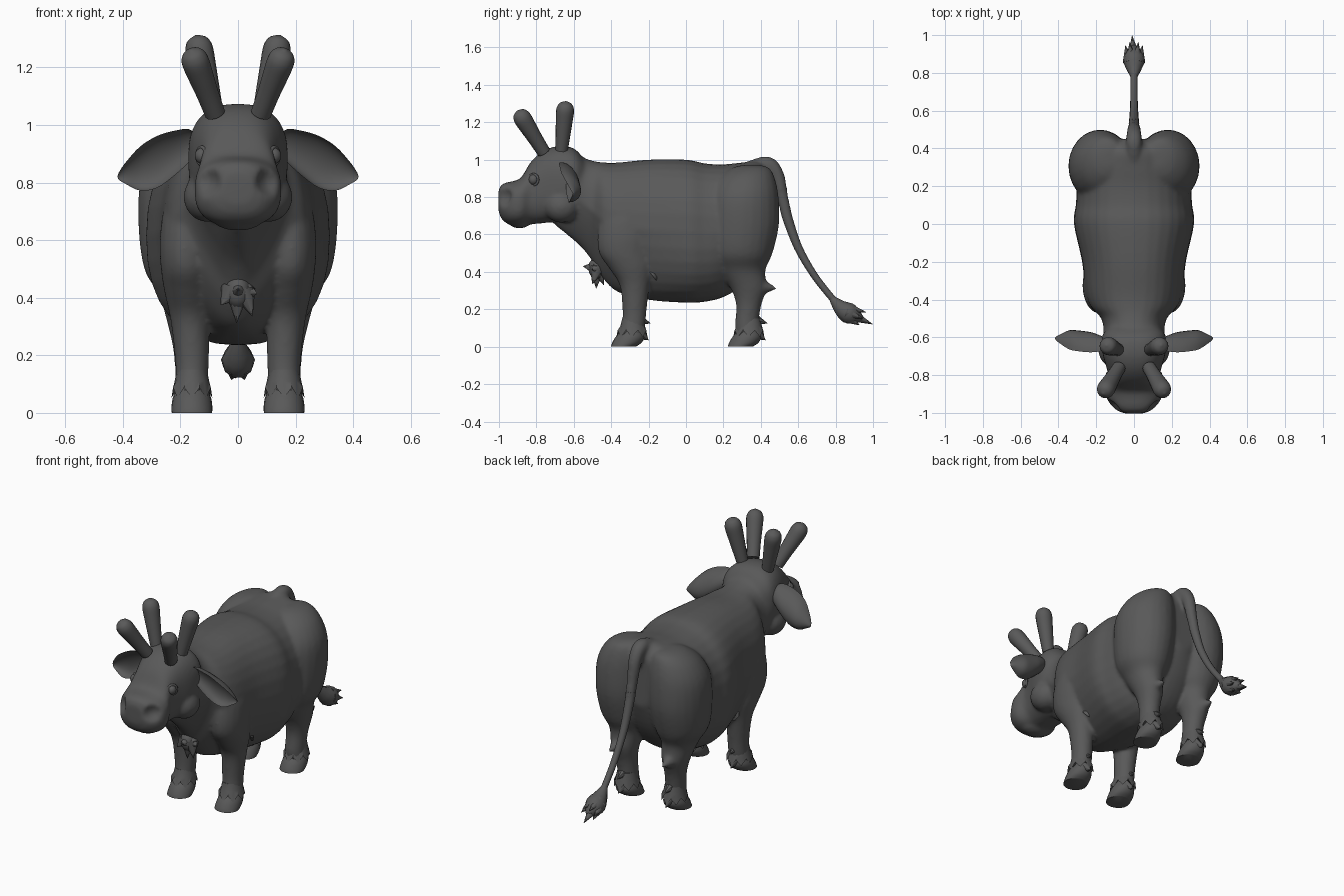
import bpy, bmesh, math
from mathutils import Vector

if "Cube" in bpy.data.objects:
    bpy.data.objects.remove(bpy.data.objects["Cube"])

hide = bpy.data.materials.new("dark_grey_hide")
hide.diffuse_color = (0.1, 0.1, 0.1, 1)
hide.use_nodes = True
hide.node_tree.nodes["Principled BSDF"].inputs["Base Color"].default_value = hide.diffuse_color


def finish(name, bm, mirror=False, angle=50):
    bmesh.ops.recalc_face_normals(bm, faces=bm.faces)
    me = bpy.data.meshes.new(name)
    bm.to_mesh(me)
    bm.free()
    me.materials.append(hide)
    ob = bpy.data.objects.new(name, me)
    bpy.context.collection.objects.link(ob)
    bpy.ops.object.select_all(action='DESELECT')
    ob.select_set(True)
    bpy.context.view_layer.objects.active = ob
    bpy.ops.object.shade_smooth_by_angle(angle=math.radians(angle))
    if mirror:
        ob.modifiers.new("mirror", 'MIRROR').use_mirror_merge = False
    return ob


def skin(bm, rings):
    """Join rings of points into a closed surface."""
    vs = [[bm.verts.new(p) for p in r] for r in rings]
    n = len(vs[0])
    for a, b in zip(vs, vs[1:]):
        for i in range(n):
            bm.faces.new((a[i], a[(i + 1) % n], b[(i + 1) % n], b[i]))
    bm.faces.new(vs[0])
    bm.faces.new(vs[-1])


def dense(rows, k=4):
    """Smoothly interpolate rows of numbers (Catmull-Rom)."""
    out = []
    for i in range(len(rows) - 1):
        p = [rows[max(0, min(len(rows) - 1, i + d))] for d in (-1, 0, 1, 2)]
        for j in range(k):
            t = j / k
            out.append([b + 0.5 * t * (c - a + t * (2 * a - 5 * b + 4 * c - d
                        + t * (3 * (b - c) + d - a))) for a, b, c, d in zip(*p)])
    return out + [list(rows[-1])]


def oval(n, e):
    """Superellipse unit points."""
    for i in range(n):
        c, s = math.cos(2 * math.pi * i / n), math.sin(2 * math.pi * i / n)
        yield (math.copysign(abs(c) ** (2 / e), c), math.copysign(abs(s) ** (2 / e), s))


def along_y(bm, rows, n=32, e=2.3):
    """Rows: y, bottom, top, half width, keel (narrowing of the underside)."""
    skin(bm, [[(w * u * (1 - k * max(0, -v)), y, (b + t) / 2 + (t - b) / 2 * v)
               for u, v in oval(n, e)] for y, b, t, w, k in dense(rows)])


def along_z(bm, rows, side=1, n=20, e=2):
    """Rows: z, x, y, x radius, y radius."""
    skin(bm, [[(side * (x + rx * u), y + ry * v, z) for u, v in oval(n, e)]
              for z, x, y, rx, ry in dense(rows)])


def tube(bm, rows, n=12, k=4):
    """Rows: x, y, z, radius."""
    rows = dense(rows, k)
    pts = [Vector(r[:3]) for r in rows]
    rings = []
    for i, r in enumerate(rows):
        d = (pts[min(i + 1, len(pts) - 1)] - pts[max(i - 1, 0)]).normalized()
        ref = Vector((1, 0, 0)) if abs(d.x) < 0.9 else Vector((0, 1, 0))
        v = d.cross(ref).normalized()
        u = v.cross(d)
        rad = max(r[3], 0.001)
        rings.append([pts[i] + u * rad * a + v * rad * b for a, b in oval(n, 2)])
    skin(bm, rings)


def spike(bm, base, tip, r):
    tube(bm, [(*base, r), (*tip, 0.001)], 8, 1)


def ball(bm, c, r, seg=20):
    g = bmesh.ops.create_uvsphere(bm, u_segments=seg, v_segments=seg // 2, radius=1)
    for v in g["verts"]:
        v.co = Vector((c[i] + v.co[i] * r[i] for i in range(3)))


# Head with dented nostrils, lip and jowls
bm = bmesh.new()
along_y(bm, [(-1.003, .73, .83, .05, 0), (-.99, .69, .862, .09, 0), (-.96, .66, .878, .123, 0),
             (-.92, .65, .886, .146, 0), (-.88, .65, .906, .150, 0), (-.83, .655, .987, .132, 0),
             (-.77, .66, 1.042, .143, 0), (-.70, .67, 1.07, .163, 0), (-.63, .69, 1.07, .173, 0),
             (-.58, .74, 1.045, .162, 0), (-.53, .84, .98, .11, 0)], 48, 2.6)
for v in bm.verts:
    d = (Vector((abs(v.co.x), v.co.y, v.co.z)) - Vector((.100, -.97, .80))).length
    if d < .05:
        v.co += Vector((-math.copysign(.016, v.co.x), .032, 0)) * (1 - (d / .05) ** 2)
ball(bm, (0, -.89, .668), (.085, .06, .035))

# Body, neck, haunches, legs and tail fused with the head into one hide
along_y(bm, [(-.70, .65, 1.0, .10, .5), (-.65, .61, 1.045, .14, .5), (-.59, .56, 1.04, .163, .5),
             (-.54, .51, 1.008, .163, .5), (-.49, .44, .992, .180, .55), (-.44, .36, .985, .228, .55),
             (-.36, .29, .985, .258, .45), (-.20, .25, 1.0, .275, .15), (0, .235, 1.0, .318, 0),
             (.10, .24, .98, .308, 0), (.20, .265, .975, .30, .1), (.30, .33, .985, .27, .2),
             (.39, .46, .99, .2, .2), (.45, .62, .94, .08, 0)])
hind = [(.972, .13, .35, .03, .04), (.955, .14, .345, .085, .10), (.90, .158, .325, .135, .15),
        (.80, .175, .31, .165, .185), (.65, .18, .305, .166, .192), (.50, .18, .295, .146, .168),
        (.41, .175, .30, .10, .125), (.31, .17, .335, .075, .095), (.22, .165, .335, .060, .067),
        (.12, .16, .325, .057, .063), (.05, .16, .33, .058, .062)]
fore = [(.84, .14, -.32, .04, .05), (.72, .165, -.32, .088, .13), (.60, .182, -.325, .09, .148),
        (.50, .18, -.325, .088, .14), (.42, .173, -.295, .083, .117), (.33, .167, -.275, .069, .08),
        (.20, .16, -.275, .060, .065), (.12, .16, -.28, .057, .063), (.05, .16, -.29, .058, .062)]
for s in (-1, 1):
    ball(bm, (s * .105, -.665, .75), (.085, .095, .088))
    along_z(bm, hind, s, 24)
    along_z(bm, fore, s)
    spike(bm, (s * .175, .36, .325), (s * .18, .495, .31), .068)
tube(bm, [(0, .28, .935, .03), (0, .38, .965, .043), (0, .445, .972, .043), (0, .49, .91, .038),
          (0, .515, .80, .032), (0, .54, .70, .028)])
body = finish("body_and_head", bm)
rm = body.modifiers.new("fuse", 'REMESH')
rm.mode, rm.voxel_size, rm.use_smooth_shade = 'VOXEL', 0.011, True
sm = body.modifiers.new("soften", 'SMOOTH')
sm.factor, sm.iterations = 0.5, 7

# Hooves with zigzag fur cuffs above them
hoof, fur = bmesh.new(), bmesh.new()
for y in (-.285, .34):
    along_z(hoof, [(0, .16, y - .050, .070, .066), (.02, .16, y - .032, .071, .078),
                   (.05, .16, y - .015, .067, .078), (.08, .16, y - .005, .056, .062)])
    cuff = []
    for z, rx, ry, cy, zig in ((.15, .052, .056, 0, 0), (.11, .060, .066, 0, 0),
                               (.07, .071, .083, -.004, .018), (.09, .05, .055, 0, 0)):
        cuff.append([(.16 + rx * u, y + cy + ry * v, z + zig * (1 if i % 2 else -1))
                     for i, (u, v) in enumerate(oval(16, 2))])
    skin(fur, cuff)
    spike(fur, (.16, y + .03, .145), (.16, y + .095, .125), .03)
    spike(fur, (.16, y + .04, .07), (.16, y + .085, .035), .035)
spike(fur, (.19, -.18, .38), (.19, -.13, .42), .04)
finish("hooves", hoof, True)
finish("leg_fur", fur, True, 40)

# Chest tuft
bm = bmesh.new()
ball(bm, (0, -.475, .42), (.045, .048, .06), 12)
for x, y, z in ((-.005, -.48, .312), (.05, -.50, .335), (-.06, -.50, .375), (.066, -.50, .415),
                (0, -.55, .43), (0, -.44, .33)):
    spike(bm, (x * .4, -.475, .42), (x, y, z), .042)
finish("chest_tuft", bm)

# Eyes with lids
bm = bmesh.new()
ball(bm, (.124, -.815, .893), (.026, .026, .028))
finish("eyes", bm, True)
bm = bmesh.new()
loop = [(.126 - .016 * math.cos(a), -.815 - .024 * math.cos(a), .893 + .029 * math.sin(a), .007)
        for a in [2 * math.pi * i / 20 for i in range(21)]]
tube(bm, loop, 8, 1)
finish("eyelids", bm, True)

# Cupped ears, open to the front
bm = bmesh.new()
rings = []
for x, lo, hi in dense([(.14, .90, .96), (.17, .87, .985), (.22, .825, .980), (.28, .782, .962),
                        (.34, .772, .925), (.39, .795, .870), (.412, .808, .838), (.418, .818, .824)]):
    h, ring = (hi - lo) / 2, []
    for u, v in oval(24, 2):
        z = (lo + hi) / 2 + h * u
        depth = (.085 if v > 0 else .055) * abs(v) - .035
        ring.append((x, -.62 - .25 * (z - .88) + depth * min(1, h / .08), z))
    rings.append(ring)
skin(bm, rings)
finish("ears", bm, True)

# Two pairs of club-shaped horns
for name, a, b, r0 in (("front_horns", (.080, -.76, 1.04), (.164, -.900, 1.262), .036),
                       ("rear_horns", (.085, -.665, 1.05), (.146, -.642, 1.312), .033)):
    bm = bmesh.new()
    a, b = Vector(a), Vector(b)
    tube(bm, [(*a.lerp(b, t), r) for t, r in
              ((0, r0), (.3, .039), (.6, .045), (.8, .048), (.9, .042), (.96, .029), (1, .004))], 16)
    finish(name, bm, True)

# Tail with a bushy tip
bm = bmesh.new()
tube(bm, [(0, .53, .74, .028), (0, .545, .68, .0265), (0, .60, .53, .022), (0, .68, .39, .019),
          (0, .76, .285, .018), (0, .80, .24, .018)])
finish("tail", bm)
bm = bmesh.new()
tube(bm, [(0, .775, .265, .014), (0, .82, .215, .040), (0, .865, .182, .058), (0, .905, .163, .046),
          (0, .945, .148, .012)], 10, 2)
for i in range(6):
    a = 2 * math.pi * i / 6
    c, s = math.cos(a), math.sin(a)
    spike(bm, (.028 * c, .86, .182 + .028 * s), (.045 * c, .945 + .02 * s, .150 + .04 * s), .032)
spike(bm, (0, .88, .17), (-.01, .998, .12), .035)
finish("tail_tuft", bm)
